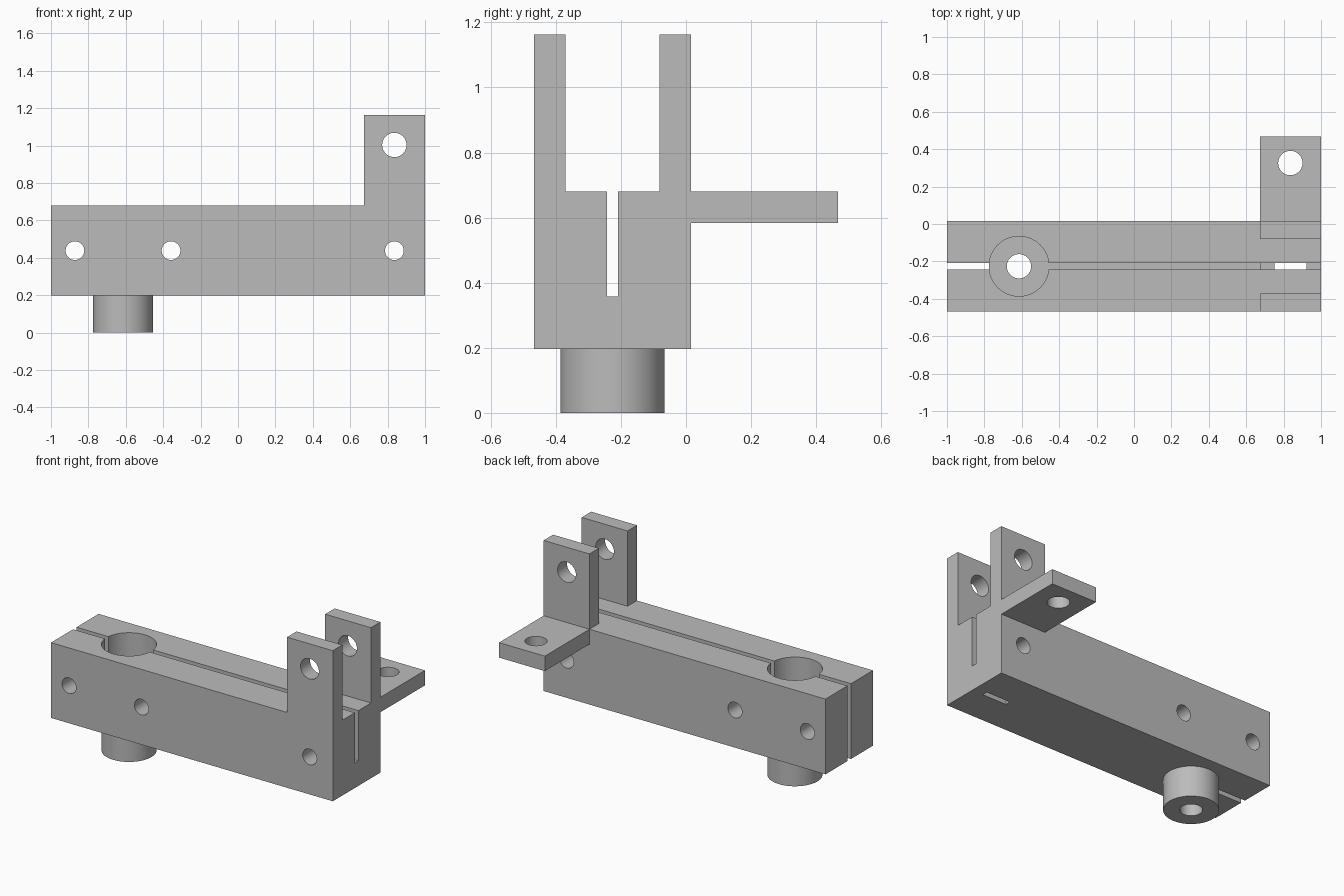
import bpy
import bmesh
import math
from mathutils import Matrix

if "Cube" in bpy.data.objects:
    bpy.data.objects.remove(bpy.data.objects["Cube"])

grey = bpy.data.materials.new("grey metal")
grey.diffuse_color = (0.5, 0.5, 0.5, 1)
grey.use_nodes = True
grey.node_tree.nodes["Principled BSDF"].inputs["Base Color"].default_value = grey.diffuse_color

# Shared positions
MID_Y = -0.226           # centre line of the arm
Y0, Y1 = -0.467, 0.015   # arm front and back
LUG_X = 0.675            # where the lugs start
LUG_MID = 0.836
BORE_X, BORE_R = -0.615, 0.16
PIN_R = 0.065
BOLT_R = 0.05
SLOT = 0.0175            # half the slot width


def make(name, bm):
    bmesh.ops.recalc_face_normals(bm, faces=bm.faces)
    mesh = bpy.data.meshes.new(name)
    bm.to_mesh(mesh)
    bm.free()
    ob = bpy.data.objects.new(name, mesh)
    bpy.context.collection.objects.link(ob)
    mesh.materials.append(grey)
    return ob


def box(name, x0, x1, y0, y1, z0, z1):
    bm = bmesh.new()
    bmesh.ops.create_cube(bm, size=1)
    for v in bm.verts:
        v.co = ((x0 + x1) / 2 + v.co.x * (x1 - x0),
                (y0 + y1) / 2 + v.co.y * (y1 - y0),
                (z0 + z1) / 2 + v.co.z * (z1 - z0))
    return make(name, bm)


def cylinder(name, centre, radius, length, axis="Z"):
    turn = Matrix.Rotation(math.pi / 2, 4, "X") if axis == "Y" else Matrix()
    bm = bmesh.new()
    bmesh.ops.create_cone(bm, cap_ends=True, segments=64, radius1=radius,
                          radius2=radius, depth=length,
                          matrix=Matrix.Translation(centre) @ turn)
    return make(name, bm)


def combine(target, other, operation="DIFFERENCE"):
    bpy.context.view_layer.objects.active = target
    mod = target.modifiers.new("combine", "BOOLEAN")
    mod.operation = operation
    mod.solver = "EXACT"
    mod.object = other
    bpy.ops.object.modifier_apply(modifier=mod.name)
    bpy.data.objects.remove(other, do_unlink=True)


def smooth(ob):
    bpy.ops.object.select_all(action="DESELECT")
    ob.select_set(True)
    bpy.context.view_layer.objects.active = ob
    bpy.ops.object.shade_smooth_by_angle(angle=math.radians(30))


# Arm with upright lugs: L profile extruded through the width
bm = bmesh.new()
profile = [(-1, 0.197), (1, 0.197), (1, 1.163), (LUG_X, 1.163),
           (LUG_X, 0.68), (-1, 0.68)]
face = bm.faces.new([bm.verts.new((x, Y0, z)) for x, z in profile])
side = bmesh.ops.extrude_face_region(bm, geom=[face])["geom"]
bmesh.ops.translate(bm, vec=(0, Y1 - Y0, 0),
                    verts=[v for v in side if isinstance(v, bmesh.types.BMVert)])
arm = make("clamp_arm", bm)

# Gap between the two lugs
combine(arm, box("lug_gap", 0.5, 1.1, -0.371, -0.081, 0.68, 1.3))

# Horizontal lug at the back
combine(arm, box("side_lug", LUG_X, 1, Y1 - 0.05, 0.467, 0.584, 0.68), "UNION")

# Slots: open split at the left, groove along the middle, shallower at the right
for x0, x1, z0 in ((-1.1, BORE_X, 0.1), (BORE_X, LUG_X, 0.297),
                   (LUG_X - 0.01, 1.1, 0.357)):
    combine(arm, box("slot", x0, x1, MID_Y - SLOT, MID_Y + SLOT, z0, 0.8))
combine(arm, box("floor_slot", 0.75, 0.922, MID_Y - SLOT, MID_Y + SLOT, 0.1, 0.5))

# Large bore
combine(arm, cylinder("bore", (BORE_X, MID_Y, 0.5), BORE_R, 1))

# Bolt holes across the arm, pin holes through the lugs
for x in (-0.872, -0.358, LUG_MID):
    combine(arm, cylinder("bolt_hole", (x, MID_Y, 0.438), BOLT_R, 1, "Y"))
combine(arm, cylinder("pin_hole", (LUG_MID, MID_Y, 1.003), PIN_R, 1, "Y"))
combine(arm, cylinder("side_pin_hole", (LUG_MID, 0.326, 0.63), PIN_R, 0.4))
smooth(arm)

# Hollow boss seated in the bore
boss = cylinder("boss", (BORE_X, MID_Y, 0.1485), BORE_R, 0.297)
combine(boss, cylinder("boss_hole", (BORE_X, MID_Y, 0.15), PIN_R, 1))
smooth(boss)
